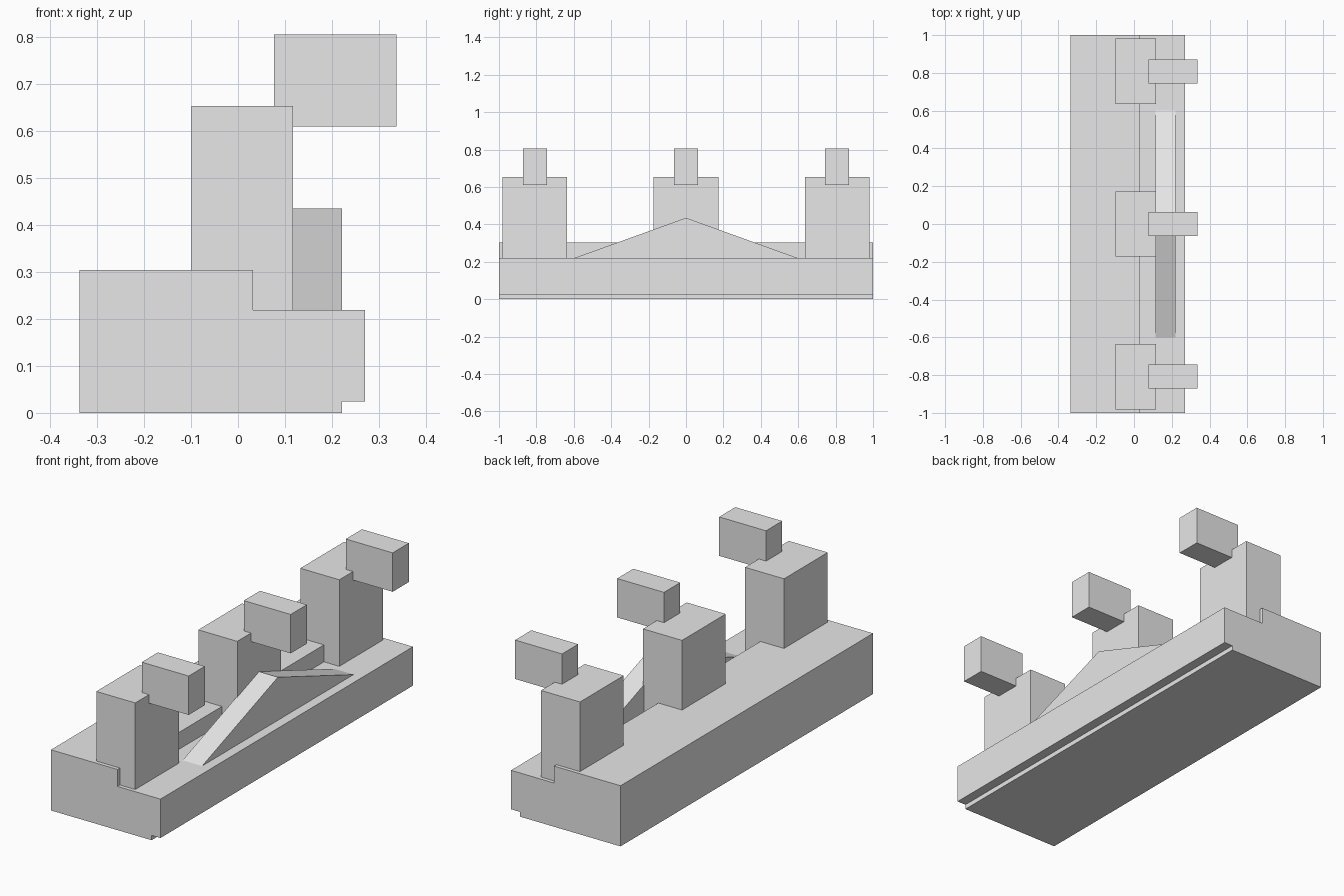
import bpy
import bmesh

cube = bpy.data.objects.get("Cube")
if cube:
    bpy.data.objects.remove(cube, do_unlink=True)

grey = bpy.data.materials.new("plain grey")
grey.use_nodes = True
grey.diffuse_color = (0.8, 0.8, 0.8, 1)
grey.node_tree.nodes["Principled BSDF"].inputs["Base Color"].default_value = (0.8, 0.8, 0.8, 1)


def extrude(name, points, offset):
    """Extrude a closed planar outline along an offset into a solid."""
    bm = bmesh.new()
    face = bm.faces.new([bm.verts.new(p) for p in points])
    result = bmesh.ops.extrude_face_region(bm, geom=[face], use_keep_orig=True)
    moved = [v for v in result["geom"] if isinstance(v, bmesh.types.BMVert)]
    bmesh.ops.translate(bm, verts=moved, vec=offset)
    bmesh.ops.recalc_face_normals(bm, faces=bm.faces)
    mesh = bpy.data.meshes.new(name)
    bm.to_mesh(mesh)
    bm.free()
    mesh.materials.append(grey)
    obj = bpy.data.objects.new(name, mesh)
    bpy.context.collection.objects.link(obj)
    return obj


def box(name, x0, x1, y0, y1, z0, z1):
    outline = [(x0, y0, z0), (x1, y0, z0), (x1, y1, z0), (x0, y1, z0)]
    return extrude(name, outline, (0, 0, z1 - z0))


# Long stepped base with a shallow rebate under one edge
profile = [(-0.337, 0), (0.221, 0), (0.221, 0.024), (0.27, 0.024),
           (0.27, 0.219), (0.032, 0.219), (0.032, 0.304), (-0.337, 0.304)]
extrude("base", [(x, -1, z) for x, z in profile], (0, 2, 0))

# Low gable on the lower step
gable = [(-0.6, 0.219), (0.6, 0.219), (0, 0.435)]
extrude("gable", [(0.113, y, z) for y, z in gable], (0.108, 0, 0))

# Three towers, each with a block overhanging the step
for label, y in (("front", -0.808), ("middle", 0), ("back", 0.808)):
    box(label + "_tower", -0.099, 0.117, y - 0.173, y + 0.173, 0.2, 0.653)
    box(label + "_overhanging_block", 0.077, 0.337, y - 0.064, y + 0.064, 0.61, 0.805)
